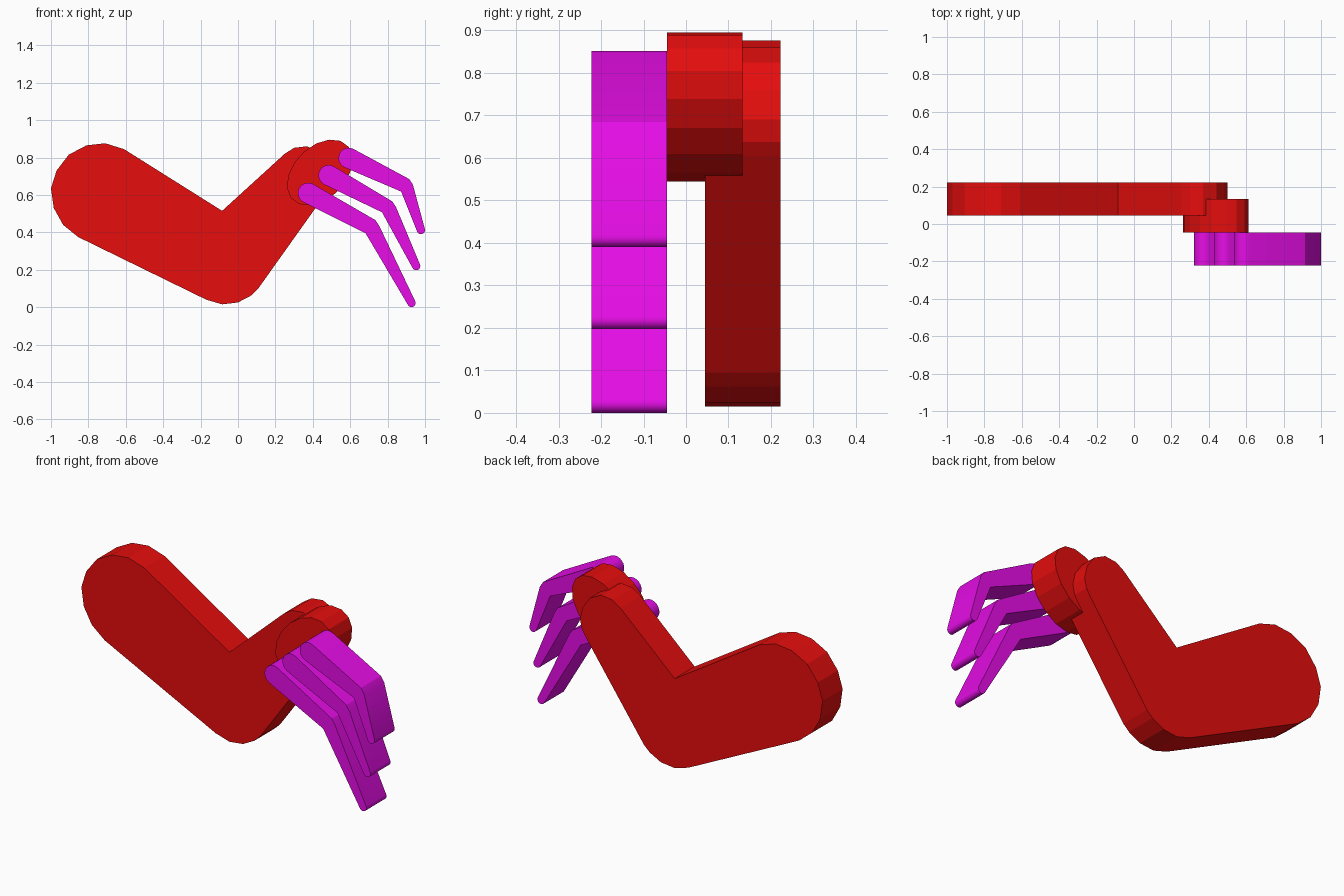
import bpy, bmesh
from math import cos, sin, radians, atan2, pi

if "Cube" in bpy.data.objects:
    bpy.data.objects.remove(bpy.data.objects["Cube"])


def material(name, rgb):
    m = bpy.data.materials.new(name)
    m.diffuse_color = (*rgb, 1)
    m.use_nodes = True
    m.node_tree.nodes["Principled BSDF"].inputs["Base Color"].default_value = m.diffuse_color
    return m


RED = material("red", (0.787, 0.004, 0.004))
MAGENTA = material("magenta", (0.787, 0.004, 0.787))


def slab(name, outline, y0, y1, mat):
    """Extrude an x-z outline from y0 to y1."""
    bm = bmesh.new()
    face = bm.faces.new([bm.verts.new((x, y0, z)) for x, z in outline])
    ext = bmesh.ops.extrude_face_region(bm, geom=[face])
    moved = [v for v in ext["geom"] if isinstance(v, bmesh.types.BMVert)]
    bmesh.ops.translate(bm, verts=moved, vec=(0, y1 - y0, 0))
    bmesh.ops.recalc_face_normals(bm, faces=bm.faces)
    me = bpy.data.meshes.new(name)
    bm.to_mesh(me)
    bm.free()
    me.materials.append(mat)
    ob = bpy.data.objects.new(name, me)
    bpy.context.collection.objects.link(ob)
    return ob


def arc(c, r, start, n=10):
    """Half circle, counter-clockwise from the start angle."""
    return [(c[0] + r * cos(start + pi * i / n), c[1] + r * sin(start + pi * i / n))
            for i in range(n + 1)]


# Bent arm: wide shoulder, elbow at the bottom, narrow wrist
arm = [(-0.085, 0.515), (-0.61, 0.845), (-0.71, 0.876), (-0.81, 0.865), (-0.905, 0.815),
       (-0.97, 0.73), (-1.0, 0.635), (-0.985, 0.53), (-0.935, 0.44), (-0.855, 0.375),
       (-0.17, 0.04), (-0.085, 0.015), (0.0, 0.025), (0.07, 0.062), (0.105, 0.095),
       (0.468, 0.605), (0.488, 0.637), (0.50, 0.69), (0.485, 0.76), (0.44, 0.825),
       (0.37, 0.86), (0.30, 0.852), (0.25, 0.82)]
slab("arm", arm, 0.045, 0.222, RED)

# Oval palm, tilted 45 degrees
palm = []
for i in range(16):
    t = radians(22.5 * i - 5)
    u, v = 0.207 * cos(t), 0.139 * sin(t)
    palm.append((0.4375 + (u - v) * 0.7071, 0.72 + (u + v) * 0.7071))
slab("palm", palm, -0.045, 0.133, RED)

# Three bent claws: base centre, inner knuckle, tip centre, outer knuckle pair
claws = {
    "upper_claw": ((0.592, 0.797), (0.872, 0.618), (0.978, 0.412), [(0.935, 0.655), (0.915, 0.685)]),
    "middle_claw": ((0.485, 0.705), (0.770, 0.507), (0.953, 0.219), [(0.845, 0.535), (0.825, 0.565)]),
    "lower_claw": ((0.375, 0.610), (0.682, 0.395), (0.928, 0.022), [(0.755, 0.435), (0.735, 0.465)]),
}
for name, (base, inner, tip, outer) in claws.items():
    mid = ((inner[0] + outer[1][0]) / 2, (inner[1] + outer[1][1]) / 2)
    a0 = atan2(mid[1] - base[1], mid[0] - base[0])
    a1 = atan2(tip[1] - mid[1], tip[0] - mid[0])
    outline = arc(base, 0.055, a0 + pi / 2) + [inner] + arc(tip, 0.022, a1 - pi / 2, 8) + outer
    ob = slab(name, outline, -0.222, -0.045, MAGENTA)
    # Smooth the rounded ends, keep the knuckle and side edges sharp
    bpy.ops.object.select_all(action="DESELECT")
    ob.select_set(True)
    bpy.context.view_layer.objects.active = ob
    bpy.ops.object.shade_smooth_by_angle(angle=radians(25))
